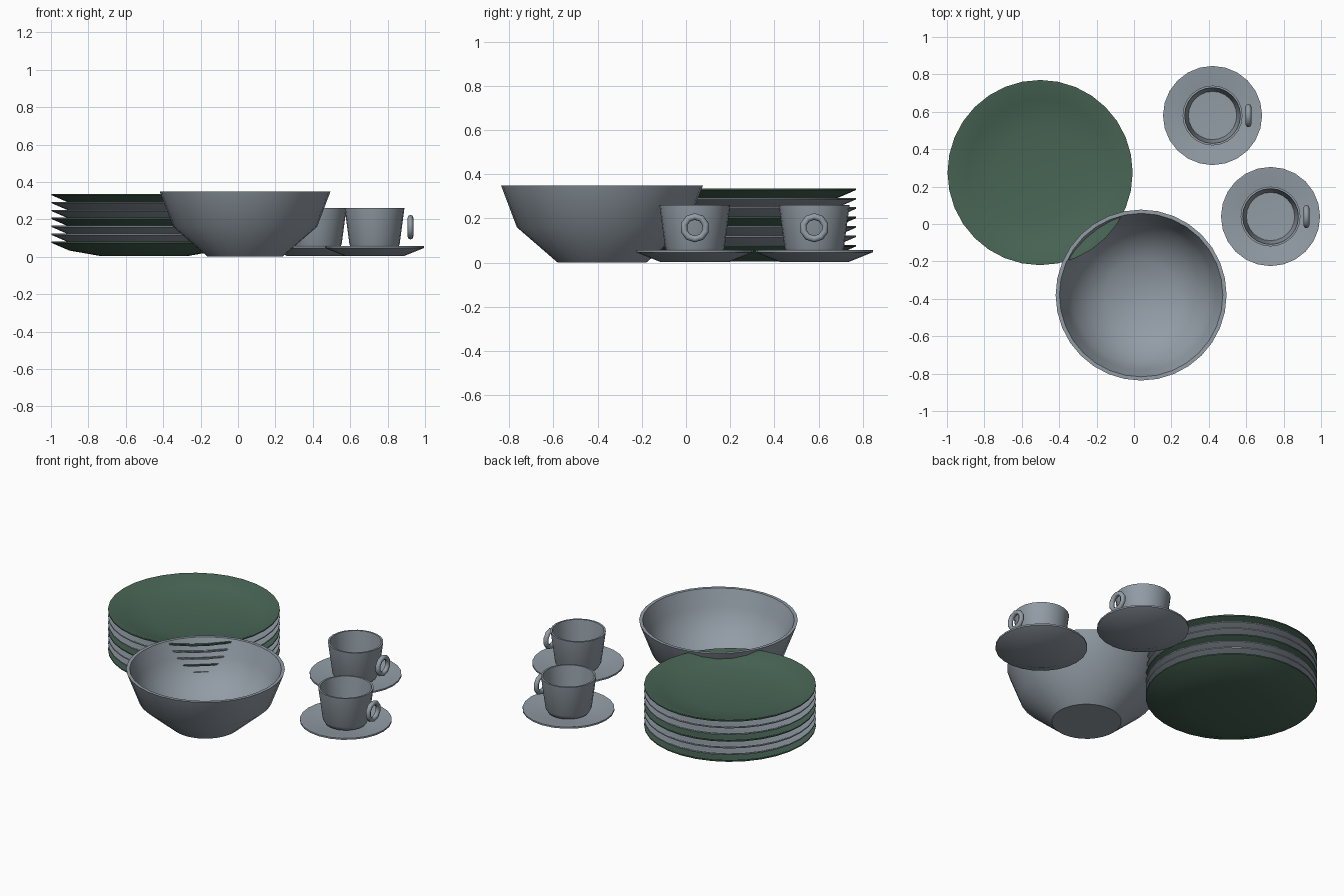
import bpy, math

if "Cube" in bpy.data.objects:
    bpy.data.objects.remove(bpy.data.objects["Cube"])


def material(name, rgb):
    m = bpy.data.materials.new(name)
    m.diffuse_color = (*rgb, 1)
    m.use_nodes = True
    m.node_tree.nodes["Principled BSDF"].inputs["Base Color"].default_value = m.diffuse_color
    return m


GREY = material("grey glaze", (0.29, 0.335, 0.38))
GREEN = material("dark green glaze", (0.065, 0.13, 0.09))


def finish(ob, mat, angle=40):
    ob.data.materials.append(mat)
    bpy.ops.object.select_all(action='DESELECT')
    ob.select_set(True)
    bpy.context.view_layer.objects.active = ob
    bpy.ops.object.shade_smooth_by_angle(angle=math.radians(angle))


def lathe(name, profile, n, loc, mat, angle=40):
    """Spin (radius, z) points, listed from bottom centre over the rim to top centre."""
    verts, faces, rings = [], [], []
    for r, z in profile:
        count = 1 if r == 0 else n
        rings.append([len(verts) + i for i in range(count)])
        verts += [(r * math.cos(2 * math.pi * i / n), r * math.sin(2 * math.pi * i / n), z)
                  for i in range(count)]
    for a, b in zip(rings, rings[1:]):
        for i in range(n):
            j = (i + 1) % n
            if len(a) == 1:
                faces.append((a[0], b[j], b[i]))
            elif len(b) == 1:
                faces.append((a[i], a[j], b[0]))
            else:
                faces.append((a[i], a[j], b[j], b[i]))
    mesh = bpy.data.meshes.new(name)
    mesh.from_pydata(verts, [], faces)
    ob = bpy.data.objects.new(name, mesh)
    ob.location = loc
    bpy.context.collection.objects.link(ob)
    finish(ob, mat, angle)
    return ob


# Stack of seven nested plates, every third one green
plate = [(0, 0.005), (0.24, 0.005), (0.40, 0.033), (0.495, 0.074),
         (0.495, 0.081), (0.485, 0.081), (0.39, 0.045), (0.24, 0.02), (0, 0.02)]
for k in range(7):
    lathe(f"plate_{k + 1}", plate, 32, (-0.502, 0.275, k * 0.0425),
          GREEN if k % 3 == 0 else GREY)

# Large bowl, with the plate rims poking through its side
bowl = [(0, 0), (0.20, 0), (0.385, 0.16), (0.457, 0.35), (0.437, 0.35),
        (0.40, 0.25), (0.365, 0.17), (0.29, 0.095), (0.19, 0.03), (0, 0.015)]
lathe("bowl", bowl, 32, (0.038, -0.38, 0), GREY)

# Two cups on saucers, each with a ring handle
saucer = [(0, 0.003), (0.155, 0.003), (0.265, 0.047), (0.265, 0.057),
          (0.255, 0.057), (0.15, 0.03), (0, 0.025)]
cup = [(0, 0.028), (0.09, 0.028), (0.12, 0.04), (0.134, 0.065), (0.16, 0.26),
       (0.149, 0.26), (0.129, 0.07), (0, 0.065)]
for k, (x, y) in enumerate([(0.42, 0.58), (0.73, 0.04)], 1):
    lathe(f"saucer_{k}", saucer, 24, (x, y, 0), GREY)
    lathe(f"cup_{k}", cup, 24, (x, y, 0), GREY)
    bpy.ops.mesh.primitive_torus_add(major_segments=10, minor_segments=8,
                                     major_radius=0.051, minor_radius=0.015,
                                     location=(x + 0.192, y, 0.158),
                                     rotation=(0, math.pi / 2, 0))
    handle = bpy.context.object
    handle.name = f"cup_handle_{k}"
    finish(handle, GREY, 50)
